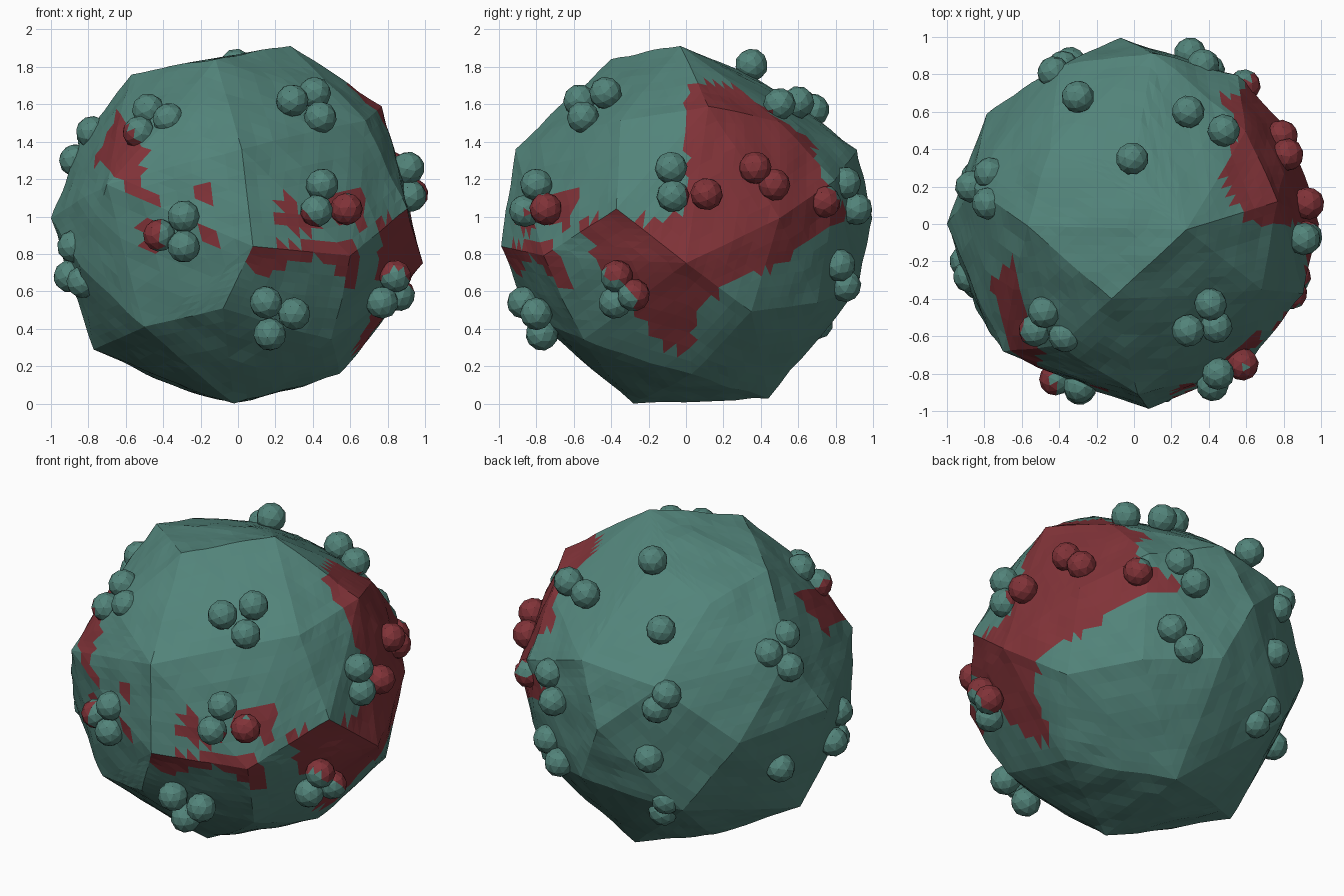
import bpy, bmesh
from mathutils import Vector, noise

CENTRE = Vector((0, 0, 0.95))


def material(name, rgb):
    m = bpy.data.materials.new(name)
    m.diffuse_color = (*rgb, 1)
    return m


GREEN = material("green_stone", (0.085, 0.23, 0.195))
RED = material("red_stone", (0.22, 0.033, 0.04))

# Red patches, outlined in the right view (y, z) and the front view (x, z)
SIDE_PATCH = [(0, 1.68), (.1, 1.73), (.3, 1.68), (.5, 1.52), (.68, 1.4), (.72, 1.22),
              (.88, 1.0), (.65, .86), (.5, .74), (.25, .66), (.08, .5), (.02, .28),
              (-.12, .3), (-.25, .48), (-.3, .62), (-.42, .68), (-.5, .83), (-.6, .95),
              (-.4, 1.03), (-.2, .98), (0, 1.03)]
FRONT_PATCHES = [
    [(.05, .8), (.1, .66), (.3, .76), (.45, .78), (.62, .6), (.65, .85), (.2, .86)],
    [(.2, .98), (.24, 1.25), (.33, 1.04), (.45, .93), (.35, .9)],
    [(.5, .95), (.5, 1.12), (.68, 1.12), (.68, .95)],
    [(-.77, 1.3), (-.65, 1.55), (-.5, 1.38), (-.5, 1.2), (-.4, 1.06), (-.5, 1.06), (-.65, 1.2)],
    [(-.28, 1.17), (-.15, 1.18), (-.14, 1.04)],
    [(-.25, .95), (-.06, .82), (-.12, .93)],
    [(-.52, .83), (-.52, .98), (-.42, .98), (-.4, .83)],
]


def inside(a, b, poly):
    hit = False
    for (a0, b0), (a1, b1) in zip(poly, poly[1:] + poly[:1]):
        if (b0 > b) != (b1 > b) and a < a0 + (b - b0) * (a1 - a0) / (b1 - b0):
            hit = not hit
    return hit


def is_red(p):
    if p.x > 0.3 and inside(p.y, p.z, SIDE_PATCH):
        return True
    return p.y < -0.2 and any(inside(p.x, p.z, q) for q in FRONT_PATCHES)


def finish(bm, name):
    bm.normal_update()
    for f in bm.faces:
        f.material_index = int(is_red(f.calc_center_median()))
        f.smooth = False
    mesh = bpy.data.meshes.new(name)
    bm.to_mesh(mesh)
    bm.free()
    mesh.materials.append(GREEN)
    mesh.materials.append(RED)
    bpy.context.collection.objects.link(bpy.data.objects.new(name, mesh))


# Boulder: hull of corner points, subdivided and roughened
CORNERS = [
    (.28, -.03, 1.92), (-.12, -.4, 1.85), (-.57, -.01, 1.77), (-.45, .4, 1.68), (0, .3, 1.77),
    (.77, .12, 1.6), (.9, -.37, 1.05), (.99, 0, .76), (.08, -.99, .85), (.02, -.91, 1.37),
    (-.7, -.68, 1.18), (-1, 0, 1.0), (-.77, -.05, .3), (-.02, -.28, .01), (.05, .44, .04),
    (-.38, .25, .13), (-.07, .99, 1.0), (.1, .92, 1.37), (.1, .92, .62), (-.79, .59, .95),
    (.52, .7, .55), (.54, .03, .17), (.5, -.55, .35), (-.08, -.85, .52), (.8, .35, .5),
    (.83, .5, 1.0), (.55, .79, 1.2), (-.5, -.65, .42), (.6, -.76, .8), (-.4, .85, 1.3),
    (-.5, .75, .5), (-.86, .2, 1.38), (.68, -.35, 1.52), (.6, .5, 1.52), (-.4, -.65, 1.5),
    (-.85, -.45, .75)]
bm = bmesh.new()
for c in CORNERS:
    bm.verts.new(c)
bmesh.ops.convex_hull(bm, input=bm.verts[:])
bmesh.ops.triangulate(bm, faces=bm.faces[:])
bmesh.ops.subdivide_edges(bm, edges=bm.edges[:], cuts=7, use_grid_fill=True)
bmesh.ops.triangulate(bm, faces=bm.faces[:])
for v in bm.verts:
    d = v.co - CENTRE
    bulge = max(0, 0.95 - d.length) * 0.25
    rough = 0.013 * noise.noise(v.co * 6)
    v.co += d.normalized() * (bulge + rough)
low = min(v.co.z for v in bm.verts)
bmesh.ops.translate(bm, verts=bm.verts[:], vec=(0, 0, -low))
finish(bm, "boulder")

# Nodules: clusters of small faceted balls half sunk in the surface
CLUSTERS = {
    "front_top_right": [(.29, -.57, 1.62), (.41, -.43, 1.66), (.44, -.55, 1.53)],
    "front_right": [(.45, -.8, 1.17), (.42, -.86, 1.03), (.58, -.75, 1.04)],
    "front_low": [(.15, -.87, .54), (.3, -.8, .48), (.17, -.77, .37)],
    "front_left": [(-.29, -.87, 1.0), (-.42, -.83, .9), (-.29, -.88, .84)],
    "front_top_left": [(-.48, -.47, 1.57), (-.37, -.6, 1.52), (-.53, -.57, 1.45)],
    "left_top": [(-.78, .11, 1.45), (-.87, .2, 1.3), (-.77, .27, 1.39)],
    "left_low": [(-.88, -.28, .84), (-.9, -.2, .68), (-.83, -.32, .65)],
    "right_middle": [(.91, -.08, 1.26), (.92, -.07, 1.11), (.93, .11, 1.12)],
    "right_back": [(.82, .37, 1.26), (.79, .47, 1.17)],
    "right_low": [(.84, -.37, .68), (.86, -.28, .58), (.77, -.38, .54)],
    "back_right": [(.59, .74, 1.08), (.37, .85, 1.18), (.3, .91, 1.04)],
    "back_top": [(-.01, .35, 1.81), (.29, .6, 1.61), (.48, .5, 1.6), (-.3, .68, 1.57)],
    "back_left": [(-.38, .84, 1.15), (-.43, .81, 1.24), (-.34, .86, .83)],
    "back_low": [(-.38, .74, .53), (-.33, .7, .43), (.4, .82, .74), (.3, .85, .63), (-.84, .25, .67)],
}
for name, centres in CLUSTERS.items():
    bm = bmesh.new()
    for i, c in enumerate(centres):
        ball = bmesh.ops.create_icosphere(bm, subdivisions=2, radius=0.088)["verts"]
        turn = Vector((0, 0, 1)).rotation_difference(Vector(c) - CENTRE).to_matrix()
        bmesh.ops.rotate(bm, verts=ball, cent=(0, 0, 0), matrix=turn)
        bmesh.ops.translate(bm, verts=ball, vec=c)
    finish(bm, "nodules_" + name)
